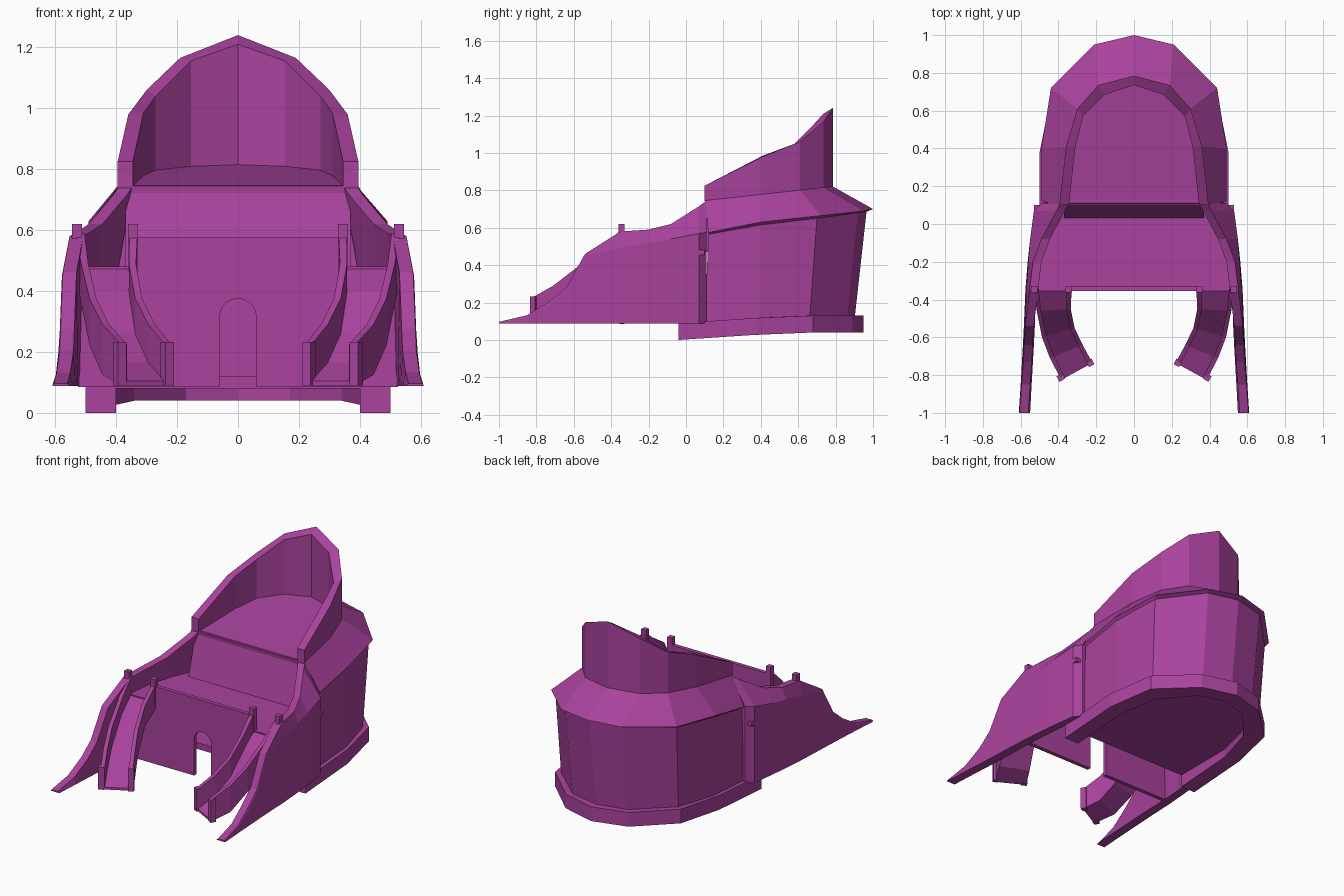
import bpy, bmesh, math
from mathutils import Vector

if "Cube" in bpy.data.objects:
    bpy.data.objects.remove(bpy.data.objects["Cube"])

mat = bpy.data.materials.new("purple plastic")
mat.diffuse_color = (0.40, 0.055, 0.34, 1)
mat.use_nodes = True
mat.node_tree.nodes["Principled BSDF"].inputs["Base Color"].default_value = mat.diffuse_color


def make(name, verts, faces):
    me = bpy.data.meshes.new(name)
    bm = bmesh.new()
    vs = [bm.verts.new(v) for v in verts]
    for f in faces:
        bm.faces.new([vs[i] for i in f])
    bmesh.ops.recalc_face_normals(bm, faces=bm.faces)
    bm.to_mesh(me)
    bm.free()
    me.materials.append(mat)
    ob = bpy.data.objects.new(name, me)
    bpy.context.collection.objects.link(ob)
    return ob


def loft(name, rings):
    """Skin closed rings of equal size and cap both ends."""
    n = len(rings[0])
    verts = [p for r in rings for p in r]
    faces = [(k * n + i, k * n + (i + 1) % n, (k + 1) * n + (i + 1) % n, (k + 1) * n + i)
             for k in range(len(rings) - 1) for i in range(n)]
    faces += [tuple(range(n)), tuple(range(len(verts) - n, len(verts)))]
    return make(name, verts, faces)


def both_sides(name, rings):
    for side, s in (("right", 1), ("left", -1)):
        loft(f"{side}_{name}", [[(s * x, y, z) for x, y, z in r] for r in rings])


def box_ring(x0, x1, y0, y1, z):
    return [(x0, y0, z), (x1, y0, z), (x1, y1, z), (x0, y1, z)]


def horseshoe(half):
    """Mirror a half outline that ends on the centre line."""
    return half + [(-x, y, z) for x, y, z in half[-2::-1]]


def floor_z(y):
    return 0.745 + 0.11 * (y - 0.1)


# Main body: tapered wall, overhanging eave and sloping roof
wall_low = [(.475, .10, .10), (.475, .40, .10), (.41, .66, .10), (.19, .86, .10), (0, .90, .10)]
wall_top = [(.475, .12, .565), (.475, .40, .615), (.425, .70, .65), (.20, .92, .68), (0, .965, .685)]
eave = [(.49, .12, .575), (.49, .40, .63), (.44, .72, .665), (.21, .95, .69), (0, 1.0, .70)]
crown_plan = [(.395, .10), (.36, .41), (.30, .61), (.19, .735), (0, .785)]
roof_top = [(x, y, floor_z(y)) for x, y in crown_plan]
loft("body", [horseshoe(r) for r in (wall_low, wall_top, eave, roof_top)])

# Tall curved back wall standing on the roof
out_z = [.825, .98, 1.06, 1.165, 1.24]
in_plan = [(.345, .10), (.31, .41), (.27, .57), (.155, .685), (0, .735)]
in_z = [.825, .985, 1.04, 1.155, 1.21]
rings = []
for (ox, oy), oz, (ix, iy), iz in zip(crown_plan, out_z, in_plan, in_z):
    rings.append([(ox, oy, floor_z(oy)), (ox, oy, oz), (ix, iy, iz), (ix, iy, floor_z(iy))])
loft("back_wall", rings + [[(-x, y, z) for x, y, z in r] for r in rings[-2::-1]])

# Base rim and floor
rim_out = [(.50, -.04), (.50, .38), (.44, .68), (.22, .89), (0, .95)]
rim_in = [(.40, -.04), (.40, .36), (.34, .60), (.17, .80), (0, .85)]


def rim_bottom(y):
    return .04 * min(1, (y + .04) / .6)


def rim_top(y):
    return rim_bottom(y) + .09


rings = []
for (ox, oy), (ix, iy) in zip(rim_out, rim_in):
    rings.append([(ox, oy, rim_bottom(oy)), (ox, oy, rim_top(oy)),
                  (ix, iy, rim_top(iy)), (ix, iy, rim_bottom(iy))])
loft("base_rim", rings + [[(-x, y, z) for x, y, z in r] for r in rings[-2::-1]])
loft("base_floor", [horseshoe([(x * 1.05, y, z) for x, y in rim_in]) for z in (.08, .12)])

# Side wings with curved parapets: y, outer x, mid x, mid z, top x, top z, inner x
wing = [(-1.0, .61, .607, .094, .605, .097, .55),
        (-.85, .60, .598, .125, .595, .132, .542),
        (-.73, .593, .59, .195, .585, .205, .535),
        (-.64, .588, .585, .27, .582, .28, .53),
        (-.54, .583, .578, .45, .575, .46, .525),
        (-.35, .575, .57, .49, .553, .58, .52),
        (-.20, .563, .56, .52, .535, .59, .51),
        (-.08, .55, .55, .54, .49, .62, .50),
        (.07, .53, .53, .57, .41, .715, .47),
        (.11, .49, .49, .575, .39, .745, .46)]
both_sides("wing", [[(xo, y, .088), (xm, y, zm), (xt, y, zt),
                     (xt - .045, y, zt), (xi, y, .088)]
                    for y, xo, xm, zm, xt, zt, xi in wing])

# Deck and the steep step up to the roof floor
loft("deck", [box_ring(-.53, .53, -.35, .10, z) for z in (.455, .48)])
loft("step", [[(x, .03, .47), (x, .11, .748), (x, .14, .748), (x, .14, .47)]
              for x in (-.37, .37)])

# Front wall with arched doorway and lowered slide openings
arch = [(-.06 * math.cos(math.pi * i / 10), .315 + .06 * math.sin(math.pi * i / 10))
        for i in range(11)]
outline = ([(-.525, .085), (-.06, .085)] + arch +
           [(.06, .085), (.525, .085), (.525, .48), (.36, .48), (.36, .575),
            (-.36, .575), (-.36, .48), (-.525, .48)])
loft("front_wall", [[(x, y, z) for x, z in outline] for y in (-.355, -.33)])

# Curved slides: outer x, y, inner x, y, floor z, rail z
path = [(.53, -.345, .33, -.345, .48, .59),
        (.515, -.46, .335, -.45, .40, .49),
        (.487, -.60, .315, -.55, .26, .375),
        (.445, -.71, .272, -.64, .165, .29),
        (.385, -.825, .22, -.735, .105, .225)]
rings = []
for ox, oy, ix, iy, zf, zr in path:
    o, i = Vector((ox, oy, 0)), Vector((ix, iy, 0))
    zb = max(.09, zf - .04)
    rings.append([tuple(o.lerp(i, t) + Vector((0, 0, z))) for t, z in
                  ((0, zb), (1, zb), (1, zr), (.87, zr), (.87, zf), (.13, zf), (.13, zr), (0, zr))])
both_sides("slide", rings)

# Rail posts at the top and bottom of each slide
for name, x, y, z0, z1, ang in (("inner_top_post", .345, -.345, .46, .62, 0),
                                ("outer_top_post", .528, -.345, .46, .62, 0),
                                ("inner_end_post", .232, -.735, .09, .232, -.5),
                                ("outer_end_post", .388, -.813, .09, .232, -.5)):
    c, s = math.cos(ang) * .0165, math.sin(ang) * .0165
    corners = [(x + a * c - b * s, y + a * s + b * c)
               for a, b in ((-1, -1), (1, -1), (1, 1), (-1, 1))]
    both_sides(name, [[(px, py, z) for px, py in corners] for z in (z0, z1)])
